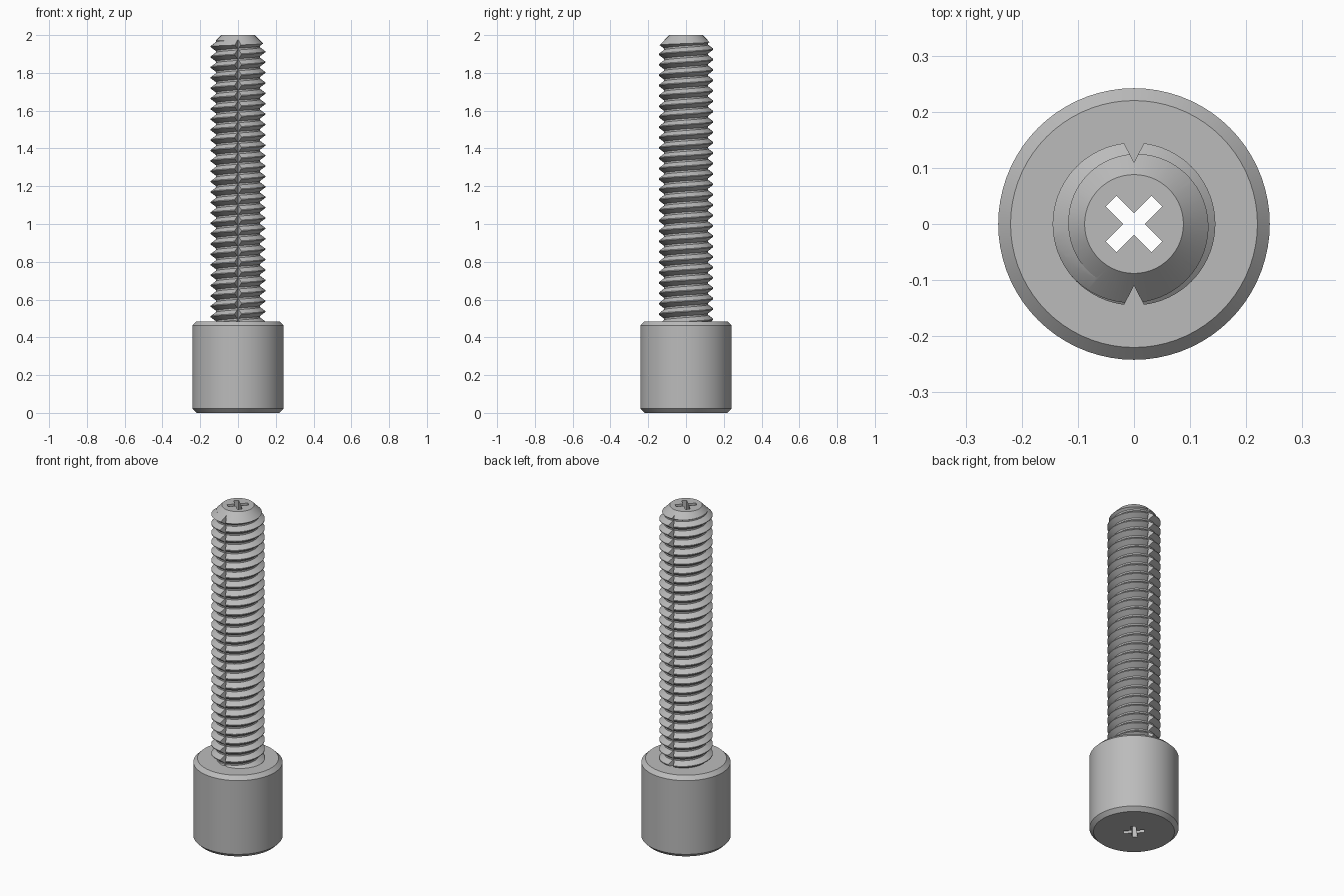
import bpy, bmesh, math
from mathutils import Matrix

if "Cube" in bpy.data.objects:
    bpy.data.objects.remove(bpy.data.objects["Cube"])

HEAD_R, HEAD_TOP, BEVEL = 0.242, 0.485, 0.022
CREST, ROOT, PITCH = 0.145, 0.117, 0.055
SEG = 72

steel = bpy.data.materials.new("grey steel")
steel.use_nodes = True
grey = (0.5, 0.5, 0.5, 1)
steel.diffuse_color = grey
steel.node_tree.nodes["Principled BSDF"].inputs["Base Color"].default_value = grey


def make_object(name, bm, helper=False):
    bmesh.ops.recalc_face_normals(bm, faces=bm.faces)
    mesh = bpy.data.meshes.new(name)
    bm.to_mesh(mesh)
    bm.free()
    ob = bpy.data.objects.new(name, mesh)
    bpy.context.collection.objects.link(ob)
    mesh.materials.append(steel)
    ob.hide_render = helper
    return ob


def turned(name, profile, helper=False):
    """Solid of revolution from (radius, height) points, capped at both ends."""
    bm = bmesh.new()
    rings = [[bm.verts.new((r * math.cos(a), r * math.sin(a), z))
              for a in (math.tau * i / SEG for i in range(SEG))] for r, z in profile]
    for low, high in zip(rings, rings[1:]):
        for i in range(SEG):
            j = (i + 1) % SEG
            bm.faces.new((low[i], low[j], high[j], high[i]))
    bm.faces.new(rings[0])
    bm.faces.new(rings[-1])
    return make_object(name, bm, helper)


def prism(name, outline, bottom, top):
    bm = bmesh.new()
    face = bm.faces.new([bm.verts.new((x, y, bottom)) for x, y in outline])
    new = bmesh.ops.extrude_face_region(bm, geom=[face])["geom"]
    verts = [v for v in new if isinstance(v, bmesh.types.BMVert)]
    bmesh.ops.translate(bm, verts=verts, vec=(0, 0, top - bottom))
    return make_object(name, bm, True)


def boolean(ob, tool, operation):
    mod = ob.modifiers.new(tool.name, "BOOLEAN")
    mod.object, mod.operation, mod.solver = tool, operation, "EXACT"
    bpy.context.view_layer.objects.active = ob
    bpy.ops.object.modifier_apply(modifier=mod.name)


def helical_thread():
    """Continuous right-hand V thread with narrow flats, closed at both ends."""
    bm = bmesh.new()
    tooth = [(ROOT, 0), (ROOT, 0.16), (CREST, 0.54), (CREST, 0.62)]
    per, start = len(tooth), 0.34
    rows = per * (math.ceil((2.1 - start) / PITCH) + 1)
    grid = []
    for k in range(rows):
        r, offset = tooth[k % per]
        grid.append([bm.verts.new((r * math.cos(a), r * math.sin(a),
                     start + PITCH * (k // per + offset + a / math.tau)))
                     for a in (math.tau * j / SEG for j in range(SEG))])
    for k in range(rows - 1):
        for j in range(SEG - 1):
            bm.faces.new((grid[k][j], grid[k][j + 1], grid[k + 1][j + 1], grid[k + 1][j]))
        if k + per + 1 < rows:
            bm.faces.new((grid[k][-1], grid[k + per][0], grid[k + per + 1][0], grid[k + 1][-1]))
    # fan caps around the axis
    ends = [bm.verts.new((0, 0, start - PITCH)), bm.verts.new((0, 0, 2.3))]
    for edge in [e for e in bm.edges if e.is_boundary]:
        middle = (edge.verts[0].co.z + edge.verts[1].co.z) / 2
        bm.faces.new((*edge.verts, ends[middle > 1.2]))
    return make_object("threaded_shank", bm)


# cylindrical head with a bevel on each rim
head = turned("head", [(HEAD_R - BEVEL, 0), (HEAD_R, BEVEL),
                       (HEAD_R, HEAD_TOP - BEVEL), (HEAD_R - BEVEL, HEAD_TOP)])

# threaded shank trimmed to a cone tip
shank = helical_thread()
tip_r = 0.088
trim = turned("tip_trim", [(0.2, 0.465), (0.2, 2 - (0.2 - tip_r)), (tip_r, 2)], True)
boolean(shank, trim, "INTERSECT")
helpers = [trim]

# V grooves along the front and back of the shank
for name, side in (("front_groove", -1), ("back_groove", 1)):
    groove = prism(name, [(0, side * 0.11), (0.026, side * 0.16), (-0.026, side * 0.16)],
                   HEAD_TOP, 2.1)
    boolean(shank, groove, "DIFFERENCE")
    helpers.append(groove)

# diagonal cross socket running right through
w, l = 0.0134, 0.0575
arm = [(l, -w), (l, w), (w, w)]
outline = []
for quarter in range(4):
    turn = Matrix.Rotation(math.radians(45 + 90 * quarter), 2)
    for x, y in arm:
        outline.append((turn[0][0] * x + turn[0][1] * y, turn[1][0] * x + turn[1][1] * y))
socket = prism("cross_socket", outline, -0.1, 2.4)
helpers.append(socket)
for part in (head, shank):
    boolean(part, socket, "DIFFERENCE")

for helper in helpers:
    bpy.data.objects.remove(helper)

for part in (head, shank):
    bpy.ops.object.select_all(action="DESELECT")
    part.select_set(True)
    bpy.context.view_layer.objects.active = part
    bpy.ops.object.shade_smooth_by_angle(angle=math.radians(25))
